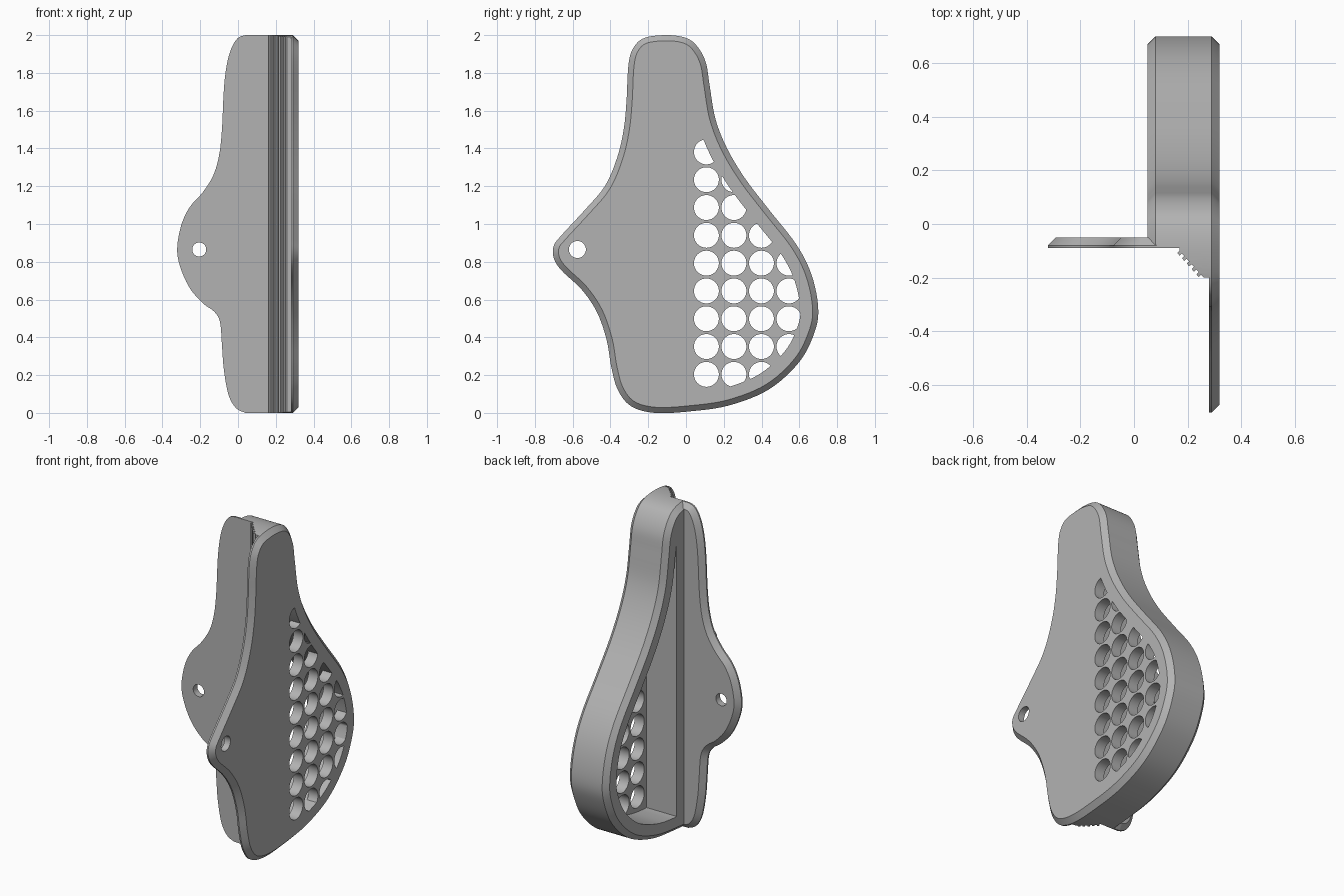
import bpy, bmesh, math
from mathutils import Vector

if "Cube" in bpy.data.objects:
    bpy.data.objects.remove(bpy.data.objects["Cube"])

grey = bpy.data.materials.new("plain_grey")
grey.use_nodes = True
grey.diffuse_color = (0.45, 0.45, 0.45, 1)
grey.node_tree.nodes["Principled BSDF"].inputs["Base Color"].default_value = grey.diffuse_color

# Extrusion directions: (u, v, height) to world axes
ALONG_X = lambda u, v, h: (h, u, v)
ALONG_Y = lambda u, v, h: (u, h, v)
ALONG_Z = lambda u, v, h: (u, v, h)


def spline(points, closed, steps=6):
    """Smooth curve through the given 2D points."""
    p = [Vector(q) for q in points]
    n = len(p)
    at = (lambda i: p[i % n]) if closed else (lambda i: p[max(0, min(n - 1, i))])
    out = []
    for i in range(n if closed else n - 1):
        a, b, c, d = (at(i + k) for k in (-1, 0, 1, 2))
        for s in range(steps):
            t = s / steps
            out.append(b + (c - a) * t / 2 + (a * 2 - b * 5 + c * 4 - d) * t**2 / 2
                       + (b * 3 - a - c * 3 + d) * t**3 / 2)
    return out if closed else out + [p[-1]]


def inset(loop, dist):
    """Move a closed 2D loop inwards by a distance."""
    n = len(loop)
    area = sum(loop[i - 1].x * loop[i].y - loop[i].x * loop[i - 1].y for i in range(n))
    side = 1 if area > 0 else -1
    out = []
    for i in range(n):
        d1 = (loop[i] - loop[i - 1]).normalized()
        d2 = (loop[(i + 1) % n] - loop[i]).normalized()
        n1, n2 = Vector((-d1.y, d1.x)), Vector((-d2.y, d2.x))
        out.append(loop[i] + (n1 + n2) * (side * dist / (1 + n1.dot(n2))))
    return out


def add_prism(bm, loop, layers, axes):
    """Stack of (height, inset) layers of one loop, capped at both ends."""
    rings = [[bm.verts.new(axes(q.x, q.y, h)) for q in (inset(loop, d) if d else loop)]
             for h, d in layers]
    for low, high in zip(rings, rings[1:]):
        for i in range(len(loop)):
            bm.faces.new((low[i - 1], low[i], high[i], high[i - 1]))
    bm.faces.new(rings[0])
    bm.faces.new(rings[-1])


def make(name, loops, layers, axes):
    bm = bmesh.new()
    for loop in loops:
        add_prism(bm, loop, layers, axes)
    bmesh.ops.recalc_face_normals(bm, faces=bm.faces)
    mesh = bpy.data.meshes.new(name)
    bm.to_mesh(mesh)
    bm.free()
    obj = bpy.data.objects.new(name, mesh)
    mesh.materials.append(grey)
    bpy.context.collection.objects.link(obj)
    return obj


def activate(obj):
    bpy.ops.object.select_all(action='DESELECT')
    obj.select_set(True)
    bpy.context.view_layer.objects.active = obj


def combine(obj, cutter, operation='DIFFERENCE'):
    """Apply a boolean and discard the cutter."""
    cutter.hide_render = True
    mod = obj.modifiers.new("cut", 'BOOLEAN')
    mod.operation, mod.solver, mod.object = operation, 'EXACT', cutter
    activate(obj)
    bpy.ops.object.modifier_apply(modifier=mod.name)
    bpy.data.objects.remove(cutter)


def circle(u, v, r, n=40):
    return [Vector((u + r * math.cos(math.tau * i / n), v + r * math.sin(math.tau * i / n)))
            for i in range(n)]


# Side housing outline (y, z), starting at the top
housing_outline = spline([
    (-.1, 2), (-.22, 1.985), (-.28, 1.93), (-.305, 1.84), (-.315, 1.65), (-.33, 1.5),
    (-.365, 1.35), (-.43, 1.2), (-.535, 1.075), (-.655, .945), (-.7, .885), (-.7, .82),
    (-.66, .755), (-.55, .65), (-.47, .53), (-.42, .385), (-.395, .24), (-.36, .12),
    (-.29, .035), (-.165, 0), (.02, .008), (.23, .04), (.44, .125), (.6, .27),
    (.68, .425), (.7, .555), (.665, .73), (.585, .89), (.44, 1.075), (.31, 1.245),
    (.215, 1.405), (.155, 1.56), (.125, 1.735), (.105, 1.855), (.06, 1.94), (0, 1.985)], True)
housing = make("side_housing", [housing_outline],
               [(.05, .03), (.08, 0), (.29, 0), (.32, .03)], ALONG_X)

# Front clearance with a ribbed fillet in the corner
start, end, teeth = Vector((.17, -.1)), Vector((.26, -.2)), 5
step = (end - start) / teeth
out = Vector((step.y, -step.x)).normalized() * .012
profile = [Vector((-.2, -.09)), Vector((.17, -.09))]
for i in range(teeth):
    a = start + step * i
    m = a + step / 2
    profile += [a, a + out, m + out, m]
profile += [end, Vector((.28, -.2)), Vector((.28, -1)), Vector((-.2, -1))]
combine(housing, make("clearance", [profile], [(-.1, 0), (2.1, 0)], ALONG_Z))

# Hollow pocket, open towards the inner side
WALL = .02
pocket = [q for q in inset(housing_outline, .095) if q.x > WALL + .002]
pocket = ([Vector((WALL, pocket[0].y))] + pocket + [Vector((WALL, pocket[-1].y))])
combine(housing, make("pocket", [pocket], [(-.1, 0), (.255, 0)], ALONG_X))

# Round vent holes, trimmed to the pocket shape
vents = make("vents", [circle(.108 + .1457 * i, .204 + .1472 * j, .066)
                       for i in range(4) for j in range(9)], [(.2, 0), (.4, 0)], ALONG_X)
combine(vents, make("vent_limit", [pocket], [(.15, 0), (.45, 0)], ALONG_X), 'INTERSECT')
combine(housing, vents)
combine(housing, make("side_hole", [circle(-.575, .865, .045)], [(.2, 0), (.4, 0)], ALONG_X))

# Front plate outline (x, z) with a straight inner edge
plate_outline = spline([
    (.04, 2), (0, 1.985), (-.035, 1.93), (-.06, 1.84), (-.075, 1.71), (-.085, 1.5),
    (-.1, 1.365), (-.13, 1.26), (-.185, 1.17), (-.255, 1.09), (-.3, .995), (-.322, .87),
    (-.305, .77), (-.255, .66), (-.185, .58), (-.125, .535), (-.095, .48), (-.085, .36),
    (-.075, .23), (-.05, .095), (-.01, .025), (.04, 0)], False)
plate_outline += [Vector((.085, 0)), Vector((.085, 2))]
plate = make("front_plate", [plate_outline], [(-.09, 0), (-.08, 0), (-.05, .03)], ALONG_Y)
combine(plate, make("plate_hole", [circle(-.205, .865, .037)], [(-.2, 0), (.1, 0)], ALONG_Y))

for part in (housing, plate):
    activate(part)
    bpy.ops.object.shade_smooth_by_angle(angle=math.radians(30))
